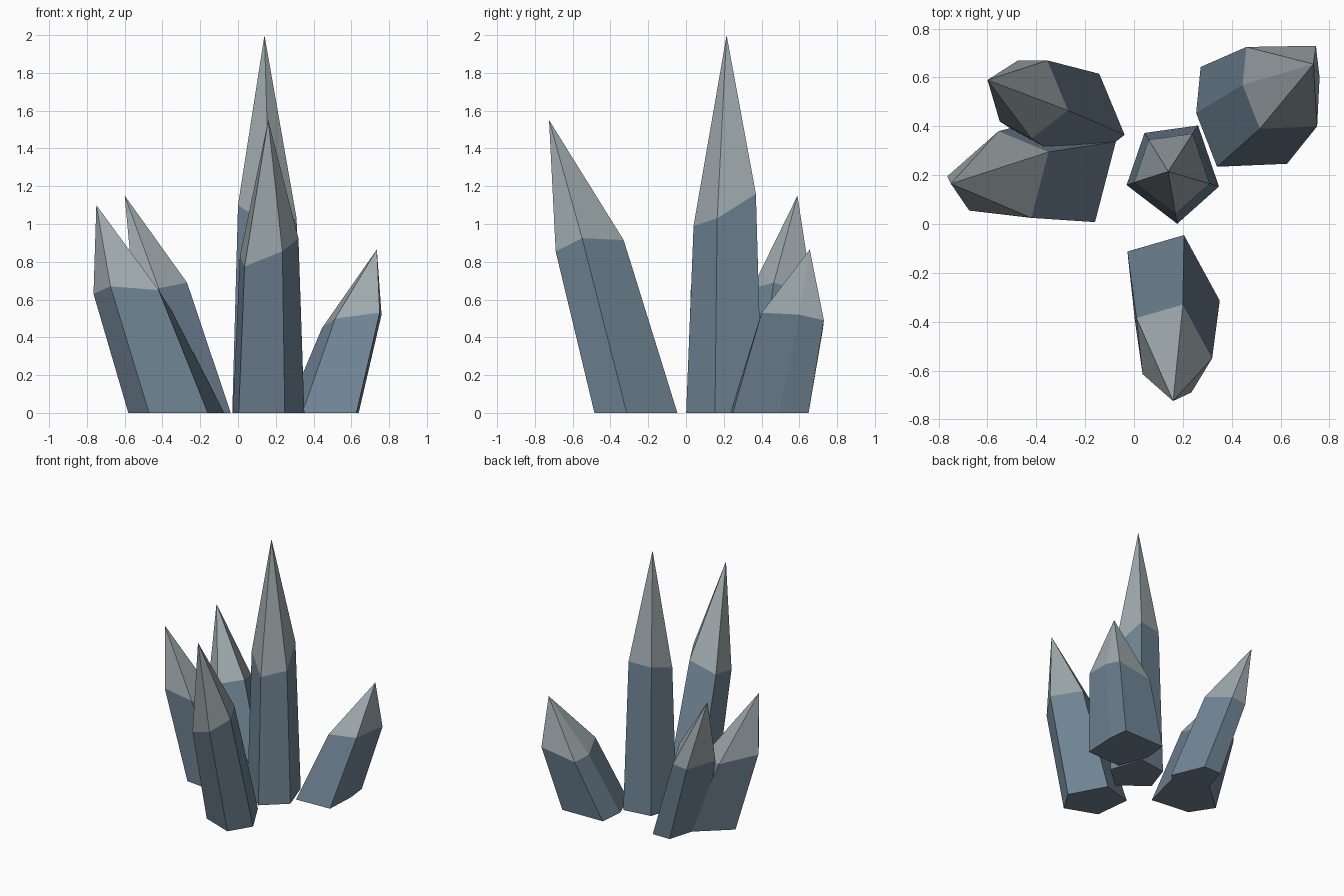
import bpy
import bmesh
from mathutils import Vector

default_cube = bpy.data.objects.get("Cube")
if default_cube:
    bpy.data.objects.remove(default_cube, do_unlink=True)

# The foot of every crystal is the shoulder outline, widened by this factor
FOOT_SPREAD = 1.22


def make_material(name, colour):
    material = bpy.data.materials.new(name)
    material.use_nodes = True
    material.diffuse_color = (*colour, 1)
    shader = material.node_tree.nodes["Principled BSDF"]
    shader.inputs["Base Color"].default_value = (*colour, 1)
    shader.inputs["Roughness"].default_value = 0.8
    return material


shaft_material = make_material("slate blue shaft", (0.165, 0.238, 0.305))
tip_material = make_material("pale grey tip", (0.35, 0.405, 0.425))


def make_crystal(name, foot, apex, shoulder):
    """Leaning prism from a widened foot to the shoulder ring, closed by a point."""
    bm = bmesh.new()
    ring = [Vector(point) for point in shoulder]
    centre = sum(ring, Vector()) / len(ring)

    top = [bm.verts.new(point) for point in ring]
    bottom = []
    for point in ring:
        spot = Vector(foot) + (point - centre).xy * FOOT_SPREAD
        bottom.append(bm.verts.new((spot.x, spot.y, 0)))
    peak = bm.verts.new(apex)

    # Underside, then one shaft face and one tip face per side
    bm.faces.new(bottom)
    for i in range(len(ring)):
        j = (i + 1) % len(ring)
        bm.faces.new((bottom[i], bottom[j], top[j], top[i]))
        tip_face = bm.faces.new((top[i], top[j], peak))
        tip_face.material_index = 1
    bmesh.ops.recalc_face_normals(bm, faces=bm.faces)

    mesh = bpy.data.meshes.new(name)
    bm.to_mesh(mesh)
    bm.free()
    mesh.materials.append(shaft_material)
    mesh.materials.append(tip_material)
    crystal = bpy.data.objects.new(name, mesh)
    bpy.context.collection.objects.link(crystal)
    return crystal


# Tall upright crystal in the middle
make_crystal(
    "central_crystal", foot=(0.16, 0.218), apex=(0.14, 0.215, 2),
    shoulder=[(0, 0.17, 1.1), (0.17, 0.04, 0.99), (0.31, 0.165, 1.03),
              (0.24, 0.37, 1.16), (0.06, 0.345, 1.15)])

# Crystal leaning forward
make_crystal(
    "front_crystal", foot=(0.156, -0.27), apex=(0.16, -0.725, 1.55),
    shoulder=[(0.01, -0.385, 0.83), (0.035, -0.615, 0.775), (0.235, -0.69, 0.855),
              (0.32, -0.55, 0.925), (0.2, -0.33, 0.915)])

# Pair of crystals leaning out to the right side
make_crystal(
    "right_front_crystal", foot=(-0.322, 0.209), apex=(-0.75, 0.165, 1.1),
    shoulder=[(-0.765, 0.195, 0.63), (-0.675, 0.055, 0.67), (-0.42, 0.025, 0.65),
              (-0.35, 0.295, 0.54), (-0.555, 0.38, 0.57)])
make_crystal(
    "right_back_crystal", foot=(-0.214, 0.426), apex=(-0.6, 0.59, 1.15),
    shoulder=[(-0.27, 0.465, 0.69), (-0.355, 0.67, 0.63), (-0.475, 0.67, 0.615),
              (-0.55, 0.42, 0.61), (-0.42, 0.35, 0.66)])

# Short six-sided crystal leaning out to the left back
make_crystal(
    "left_back_crystal", foot=(0.459, 0.453), apex=(0.735, 0.655, 0.865),
    shoulder=[(0.445, 0.57, 0.45), (0.515, 0.39, 0.5), (0.75, 0.4, 0.53),
              (0.76, 0.6, 0.52), (0.745, 0.73, 0.49), (0.46, 0.725, 0.445)])
